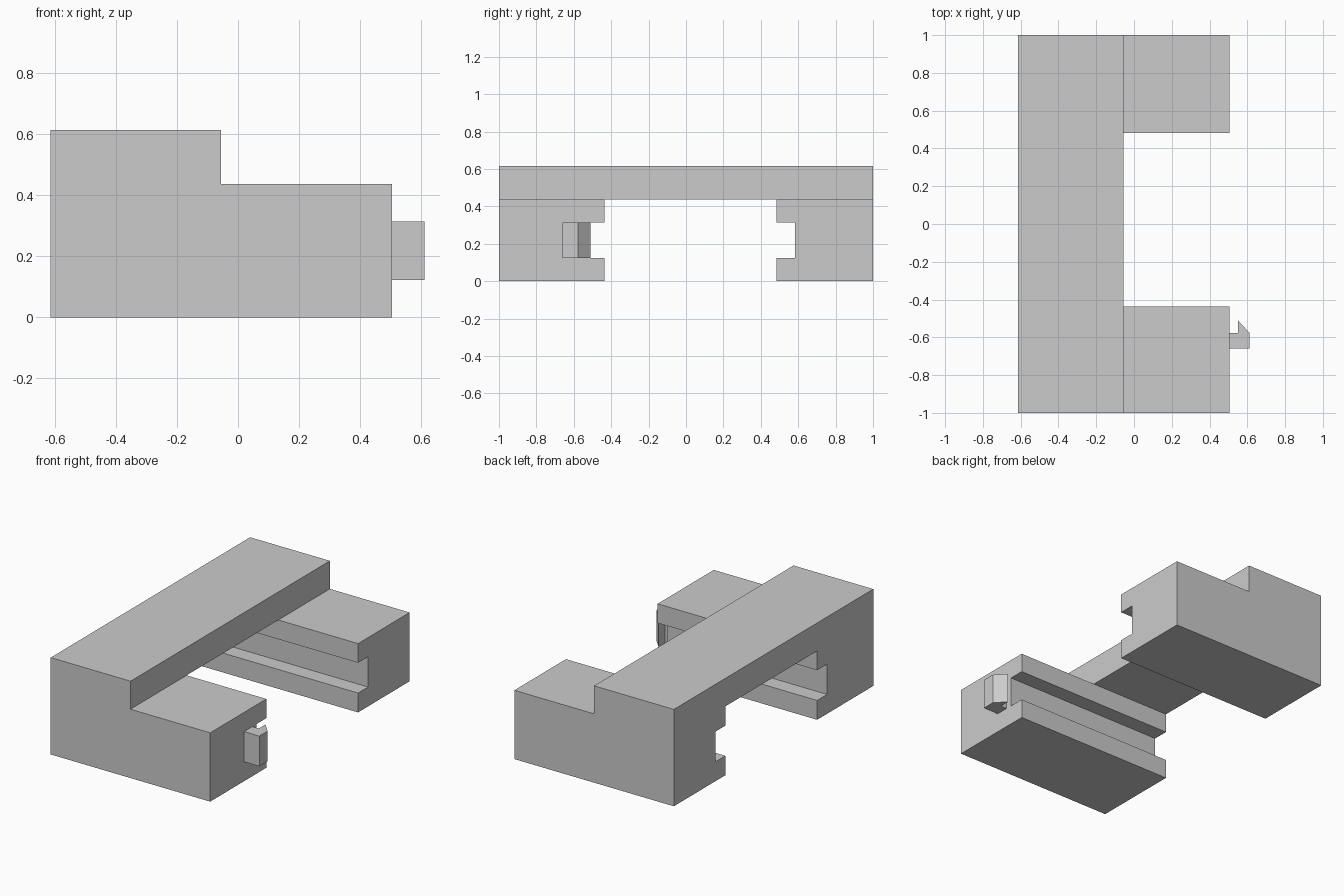
import bpy
import bmesh
from mathutils import Vector

cube = bpy.data.objects.get("Cube")
if cube:
    bpy.data.objects.remove(cube, do_unlink=True)

grey = bpy.data.materials.new("plain grey")
grey.use_nodes = True
colour = (0.6, 0.6, 0.6, 1)
grey.diffuse_color = colour
grey.node_tree.nodes["Principled BSDF"].inputs["Base Color"].default_value = colour


def extrude(name, points, offset):
    """Make a solid by sweeping a flat outline along an offset."""
    bm = bmesh.new()
    face = bm.faces.new([bm.verts.new(p) for p in points])
    swept = bmesh.ops.extrude_face_region(bm, geom=[face])["geom"]
    verts = [v for v in swept if isinstance(v, bmesh.types.BMVert)]
    bmesh.ops.translate(bm, verts=verts, vec=Vector(offset))
    bmesh.ops.recalc_face_normals(bm, faces=bm.faces)
    mesh = bpy.data.meshes.new(name)
    bm.to_mesh(mesh)
    bm.free()
    mesh.materials.append(grey)
    obj = bpy.data.objects.new(name, mesh)
    bpy.context.collection.objects.link(obj)
    return obj


BACK, STEP, END = -0.615, -0.055, 0.505
DECK, TOP = 0.437, 0.615
SLOT_LOW, SLOT_HIGH, SLOT_DEPTH = 0.123, 0.315, 0.1


def rail_block(name, outer, inner):
    """Long block with a square slot along its inner side."""
    slot = inner + (SLOT_DEPTH if outer > inner else -SLOT_DEPTH)
    outline = [(outer, 0), (inner, 0), (inner, SLOT_LOW), (slot, SLOT_LOW),
               (slot, SLOT_HIGH), (inner, SLOT_HIGH), (inner, DECK), (outer, DECK)]
    return extrude(name, [(BACK, y, z) for y, z in outline], (END - BACK, 0, 0))


# Two slotted blocks joined by a raised cross bar
bar = extrude("bridge_frame",
              [(BACK, -1, DECK), (STEP, -1, DECK), (STEP, -1, TOP), (BACK, -1, TOP)],
              (0, 2, 0))
blocks = [rail_block("front_block", -1, -0.437), rail_block("rear_block", 1, 0.483)]
for block in blocks:
    union = bar.modifiers.new("join " + block.name, 'BOOLEAN')
    union.operation = 'UNION'
    union.solver = 'EXACT'
    union.object = block

# Bake the union and merge its flat faces
depsgraph = bpy.context.evaluated_depsgraph_get()
joined = bpy.data.meshes.new_from_object(bar.evaluated_get(depsgraph))
bar.modifiers.clear()
bar.data = joined
for block in blocks:
    bpy.data.objects.remove(block, do_unlink=True)
bm = bmesh.new()
bm.from_mesh(joined)
bmesh.ops.remove_doubles(bm, verts=bm.verts, dist=0.0001)
bmesh.ops.dissolve_limit(bm, angle_limit=0.01, verts=bm.verts, edges=bm.edges)
bm.to_mesh(joined)
bm.free()

# Barbed latch on the end of the front block
latch = [(END, -0.66), (0.612, -0.66), (0.612, -0.577), (0.55, -0.51),
         (0.55, -0.577), (END, -0.577)]
extrude("latch_hook", [(x, y, SLOT_LOW) for x, y in latch], (0, 0, SLOT_HIGH - SLOT_LOW))
